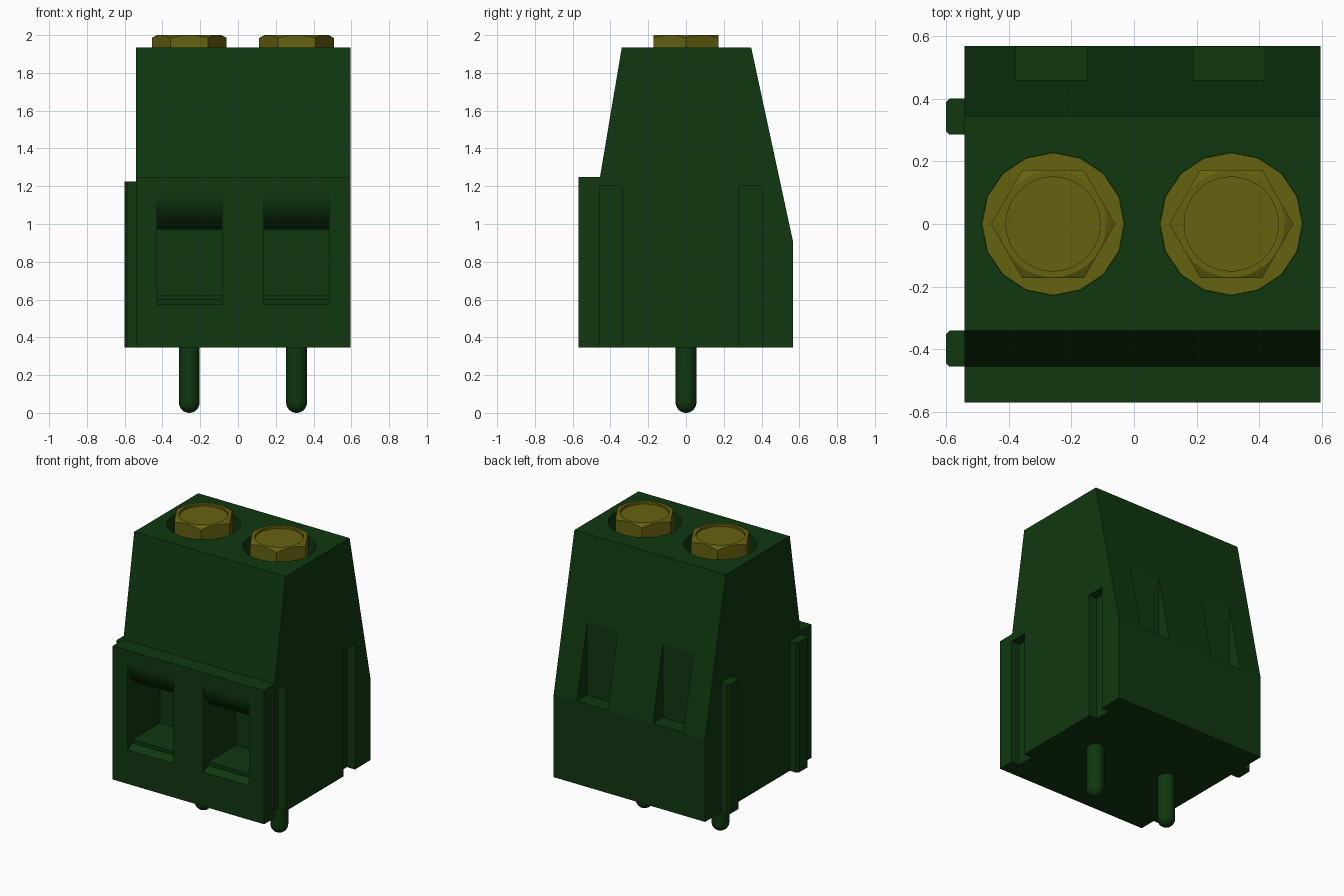
import bpy, bmesh
from math import sin, cos, pi, radians
from mathutils import Vector

cube = bpy.data.objects.get("Cube")
if cube:
    bpy.data.objects.remove(cube, do_unlink=True)


def material(name, rgb):
    m = bpy.data.materials.new(name)
    m.use_nodes = True
    m.diffuse_color = (*rgb, 1)
    m.node_tree.nodes["Principled BSDF"].inputs["Base Color"].default_value = (*rgb, 1)
    return m


GREEN = material("dark green plastic", (0.005, 0.039, 0.005))
BRASS = material("olive brass", (0.130, 0.122, 0.005))


def finish(name, bm, mat):
    bmesh.ops.recalc_face_normals(bm, faces=bm.faces)
    mesh = bpy.data.meshes.new(name)
    bm.to_mesh(mesh)
    bm.free()
    mesh.materials.append(mat)
    ob = bpy.data.objects.new(name, mesh)
    bpy.context.collection.objects.link(ob)
    return ob


def prism(name, pts, axis, lo, hi, mat=GREEN):
    """Extrude an outline along x (outline in y, z) or along z (outline in x, y)."""
    bm = bmesh.new()
    place = (lambda a, b: (lo, a, b)) if axis == "x" else (lambda a, b: (a, b, lo))
    face = bm.faces.new([bm.verts.new(place(a, b)) for a, b in pts])
    ext = bmesh.ops.extrude_face_region(bm, geom=[face])["geom"]
    step = Vector((hi - lo, 0, 0)) if axis == "x" else Vector((0, 0, hi - lo))
    bmesh.ops.translate(bm, vec=step, verts=[v for v in ext if isinstance(v, bmesh.types.BMVert)])
    return finish(name, bm, mat)


def box(name, x0, x1, y0, y1, z0, z1):
    return prism(name, [(x0, y0), (x1, y0), (x1, y1), (x0, y1)], "z", z0, z1)


def ring(cx, r, n):
    return [(cx + r * cos(2 * pi * i / n), r * sin(2 * pi * i / n)) for i in range(n)]


def lathe(name, profile, cx, steps, mat):
    bm = bmesh.new()
    vs = [bm.verts.new((cx + r, 0, z)) for r, z in profile]
    edges = [bm.edges.new(pair) for pair in zip(vs, vs[1:])]
    bmesh.ops.spin(bm, geom=vs + edges, cent=(cx, 0, 0), axis=(0, 0, 1),
                   angle=2 * pi, steps=steps)
    bmesh.ops.remove_doubles(bm, verts=bm.verts, dist=0.0001)
    return finish(name, bm, mat)


def boolean(target, tool, operation="DIFFERENCE"):
    mod = target.modifiers.new("cut", "BOOLEAN")
    mod.operation, mod.solver, mod.object = operation, "EXACT", tool
    bpy.context.view_layer.objects.active = target
    bpy.ops.object.modifier_apply(modifier=mod.name)
    bpy.data.objects.remove(tool, do_unlink=True)


# Housing with stepped front and sloped back
housing = prism("housing", [(-0.57, 0.345), (0.567, 0.345), (0.567, 0.905), (0.345, 1.935),
                            (-0.34, 1.935), (-0.455, 1.25), (-0.57, 1.25)],
                "x", -0.54, 0.595)

# Wire entry outline: raised sill, floor, back wall and rounded upper lip
lip = [(-0.37 - 0.2 * sin(a), 1.17 - 0.2 * cos(a)) for a in (pi / 2 * i / 20 for i in range(21))]
entry = [(-0.7, 0.575), (-0.57, 0.575), (-0.515, 0.6), (-0.515, 0.625),
         (-0.22, 0.625), (-0.22, 0.97)] + lip + [(-0.7, 1.17)]

for side, cx in (("right", -0.258), ("left", 0.31)):
    boolean(housing, prism("entry_cutter", entry, "x", cx - 0.172, cx + 0.172))
    boolean(housing, box("back_slot_cutter", cx - 0.12, cx + 0.11, 0.46, 0.7, 0.908, 1.6))
    boolean(housing, prism("screw_hole_cutter", ring(cx, 0.228, 16), "z", 1.74, 2.1))

    # Screw: flange at the hole's floor, chamfered hex head with a shallow dish
    prism(side + "_screw_flange", ring(cx, 0.227, 16), "z", 1.735, 1.77, BRASS)
    head = prism(side + "_screw_head", ring(cx, 0.198, 6), "z", 1.76, 2.01, BRASS)
    turned = lathe("head_turning", [(0, 1.985), (0.15, 1.985), (0.15, 2), (0.17, 2),
                                    (0.25, 1.957), (0.25, 1.7), (0, 1.7)], cx, 48, BRASS)
    boolean(head, turned, "INTERSECT")

    # Solder pin with a round tip
    r = 0.055
    tip = [(r * sin(a), r - r * cos(a)) for a in (pi / 2 * i / 8 for i in range(9))]
    pin = lathe(side + "_pin", tip + [(r, 0.36), (0, 0.36)], cx, 24, GREEN)
    bpy.ops.object.select_all(action="DESELECT")
    pin.select_set(True)
    bpy.context.view_layer.objects.active = pin
    bpy.ops.object.shade_smooth_by_angle(angle=radians(30))

# Interlocking rails on one side and matching grooves on the other
for label, y0, y1 in (("front", -0.455, -0.34), ("back", 0.285, 0.4)):
    c = 0.012
    prism(label + "_rail", [(-0.535, y0), (-0.6 + c, y0), (-0.6, y0 + c),
                            (-0.6, y1 - c), (-0.6 + c, y1), (-0.535, y1)], "z", 0.345, 1.225)
    boolean(housing, box("groove_cutter", 0.535, 0.7, y0 - 0.004, y1 + 0.002, 0.2, 1.2))
